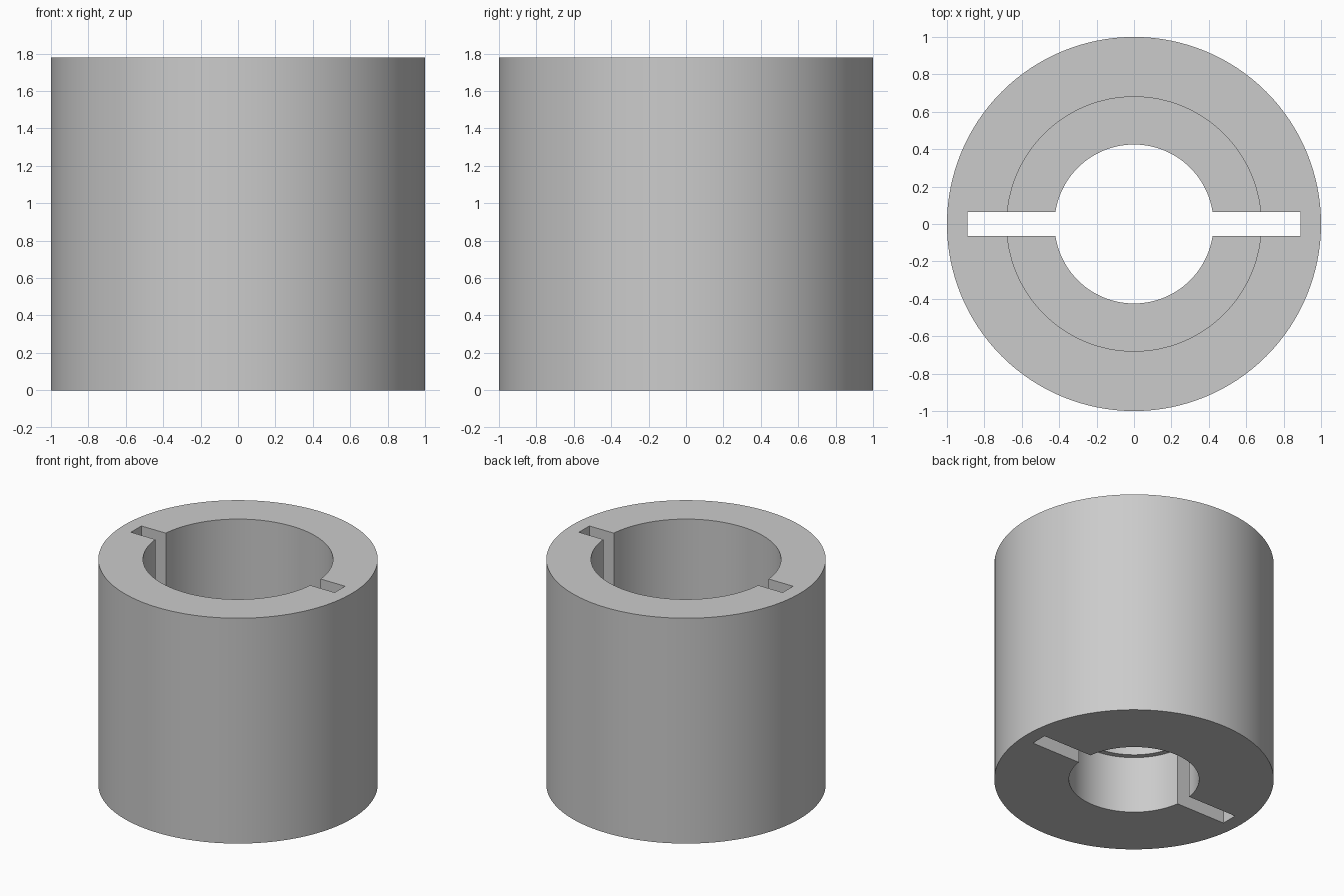
import bpy
import bmesh
import math

cube = bpy.data.objects.get("Cube")
if cube:
    bpy.data.objects.remove(cube, do_unlink=True)

SEGMENTS = 128
HEIGHT = 1.78
RECESS_TOP = 0.45   # top of the shallow recess in the underside
LEDGE = 0.78        # floor of the wide upper bore

grey = bpy.data.materials.new("plain grey")
grey.use_nodes = True
colour = (0.6, 0.6, 0.6, 1)
grey.diffuse_color = colour
grey.node_tree.nodes["Principled BSDF"].inputs["Base Color"].default_value = colour


def lathe(name, profile):
    """Turn a closed (radius, height) profile around the z axis."""
    bm = bmesh.new()
    rings = []
    for i in range(SEGMENTS):
        a = math.tau * i / SEGMENTS
        rings.append([bm.verts.new((r * math.cos(a), r * math.sin(a), z))
                      for r, z in profile])
    count = len(profile)
    for i, ring in enumerate(rings):
        after = rings[(i + 1) % SEGMENTS]
        for j in range(count):
            k = (j + 1) % count
            bm.faces.new((ring[j], after[j], after[k], ring[k]))
    bmesh.ops.recalc_face_normals(bm, faces=bm.faces)
    mesh = bpy.data.meshes.new(name)
    bm.to_mesh(mesh)
    bm.free()
    obj = bpy.data.objects.new(name, mesh)
    bpy.context.collection.objects.link(obj)
    obj.data.materials.append(grey)
    return obj


# Collar with a stepped bore
collar = lathe("slotted_collar", [
    (1, 0), (1, HEIGHT),
    (0.68, HEIGHT), (0.68, LEDGE),
    (0.425, LEDGE), (0.425, RECESS_TOP),
    (0.466, RECESS_TOP), (0.466, 0),
])

# Narrow slot through the full height, on both sides of the bore
bpy.ops.mesh.primitive_cube_add(size=1, location=(0, 0, HEIGHT / 2))
slot = bpy.context.object
slot.name = "slot_cutter"
slot.scale = (1.78, 0.13, HEIGHT + 0.4)
slot.data.materials.append(grey)

cut = collar.modifiers.new("slot", 'BOOLEAN')
cut.operation = 'DIFFERENCE'
cut.solver = 'EXACT'
cut.object = slot

# Apply the cut, remove the cutter and keep the rims sharp
bpy.ops.object.select_all(action='DESELECT')
collar.select_set(True)
bpy.context.view_layer.objects.active = collar
bpy.ops.object.modifier_apply(modifier=cut.name)
bpy.data.objects.remove(slot, do_unlink=True)
bpy.ops.object.shade_smooth_by_angle(angle=math.radians(30))
